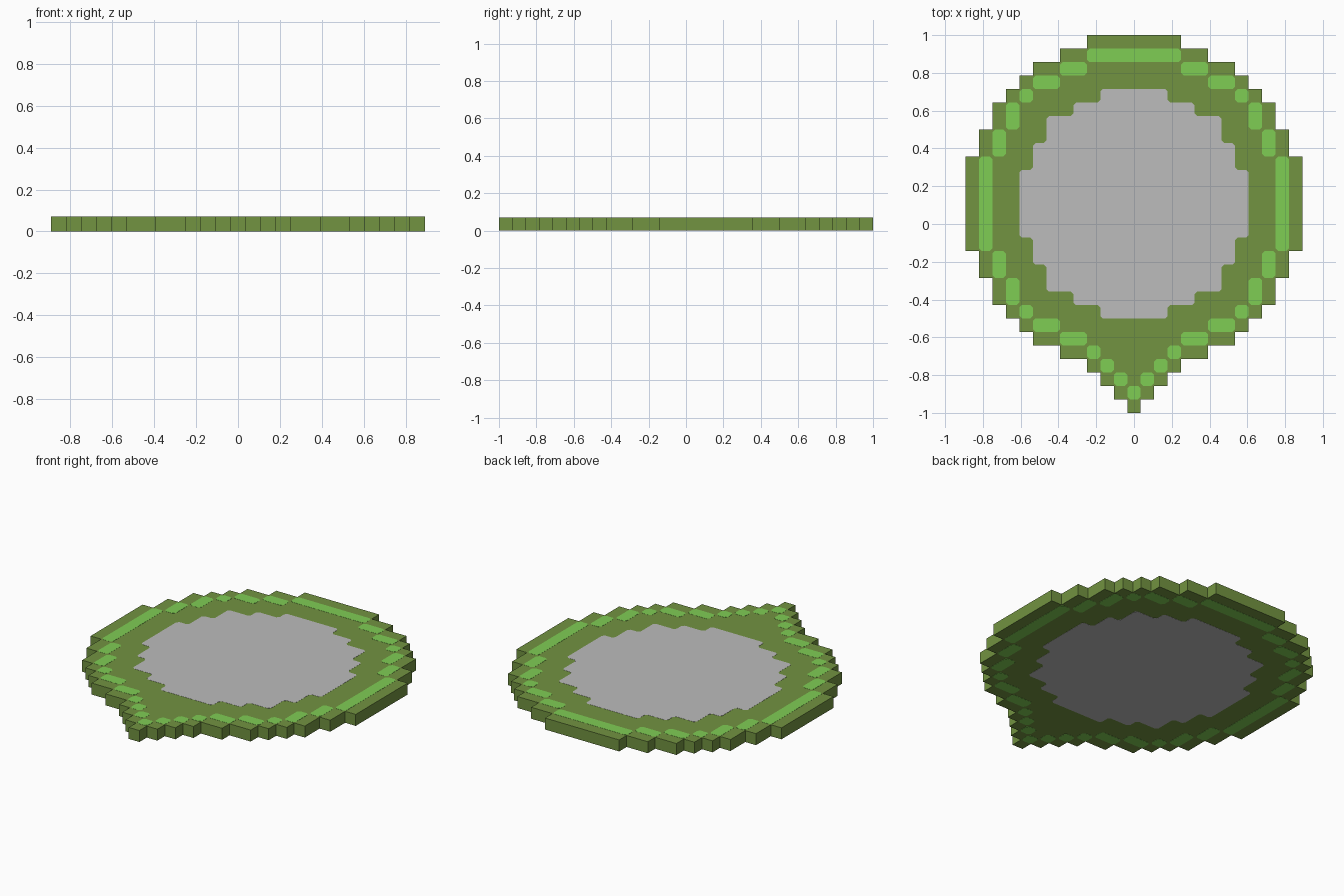
import bpy, bmesh
from mathutils import Vector

if "Cube" in bpy.data.objects:
    bpy.data.objects.remove(bpy.data.objects["Cube"])

U = 2 / 28            # one grid cell
THICK = U             # slab is one cell thick
SKIN = 0.0008         # how far inlays stand proud of the slab
CUT = 0.014           # small corner cut on inlay outlines


def srgb(r, g, b):
    f = lambda c: c / 12.92 if c <= 0.04045 else ((c + 0.055) / 1.055) ** 2.4
    return (f(r / 255), f(g / 255), f(b / 255), 1)


def material(name, rgb):
    m = bpy.data.materials.new(name)
    m.diffuse_color = srgb(*rgb)
    m.use_nodes = True
    m.node_tree.nodes["Principled BSDF"].inputs["Base Color"].default_value = m.diffuse_color
    return m


olive = material("olive green", (114, 147, 65))
bright = material("bright green", (127, 205, 84))
grey = material("light grey", (188, 188, 188))


def expand(runs):
    """(half width in cells, row count) pairs -> one half width per row"""
    return [w for w, n in runs for _ in range(n)]


def stepped_outline(widths, first_row):
    """Closed stair-step outline, mirrored across x = 0"""
    right = []
    for i, w in enumerate(widths):
        top, bottom = 1 - (first_row + i) * U, 1 - (first_row + i + 1) * U
        if right and abs(right[-1].x - w * U) < 1e-6:
            right[-1].y = bottom
        else:
            right += [Vector((w * U, top)), Vector((w * U, bottom))]
    return right + [Vector((-p.x, p.y)) for p in reversed(right)]


def cut_corners(pts, c):
    out = []
    for i, p in enumerate(pts):
        for q in (pts[i - 1], pts[(i + 1) % len(pts)]):
            out.append(p + (q - p).normalized() * c)
    return out


def prism(name, outlines, z0, z1, mat):
    bm = bmesh.new()
    for pts in outlines:
        face = bm.faces.new([bm.verts.new((p.x, p.y, z0)) for p in pts])
        ext = bmesh.ops.extrude_face_region(bm, geom=[face], use_keep_orig=True)
        for v in ext["geom"]:
            if isinstance(v, bmesh.types.BMVert):
                v.co.z = z1
    bmesh.ops.recalc_face_normals(bm, faces=bm.faces)
    me = bpy.data.meshes.new(name)
    bm.to_mesh(me)
    bm.free()
    me.materials.append(mat)
    ob = bpy.data.objects.new(name, me)
    bpy.context.collection.objects.link(ob)
    return ob


# Slab: pointed round plate
slab = expand([(3.5, 1), (5.5, 1), (7.5, 1), (8.5, 1), (9.5, 1), (10.5, 2),
               (11.5, 2), (12.5, 7), (11.5, 2), (10.5, 2), (9.5, 1), (8.5, 1),
               (7.5, 1), (5.5, 1), (3.5, 1), (2.5, 1), (1.5, 1), (0.5, 1)])
prism("slab", [stepped_outline(slab, 0)], SKIN, THICK - SKIN, olive)

# Centre panel: grey, showing on both faces
panel = expand([(2.5, 1), (4.5, 1), (6.5, 2), (7.5, 2), (8.5, 5),
                (7.5, 2), (6.5, 2), (4.5, 1), (2.5, 1)])
prism("centre_panel", [cut_corners(stepped_outline(panel, 4), CUT)], 0, THICK, grey)


# Bright trim: the ring of cells one step in from the slab edge
def shrink(ws):
    p = [0] + ws + [0]
    return [max(0, min(p[i], p[i + 2], p[i + 1] - 1)) for i in range(len(ws))]


outer = shrink(slab)
inner = shrink(outer)
runs = []                                   # [inner, outer, first row, end row]
for row, (a, b) in enumerate(zip(inner, outer)):
    if b <= 0:
        continue
    if runs and runs[-1][:2] == [a, b]:
        runs[-1][3] = row + 1
    else:
        runs.append([a, b, row, row + 1])

dashes = []
for a, b, r0, r1 in runs:
    spans = [(a, b), (-b, -a)] if a > 0 else [(-b, b)]
    for x0, x1 in spans:
        box = [Vector((x * U, 1 - r * U))
               for x, r in ((x0, r0), (x1, r0), (x1, r1), (x0, r1))]
        dashes.append(cut_corners(box, CUT))
prism("bright_trim", dashes, 0, THICK, bright)
